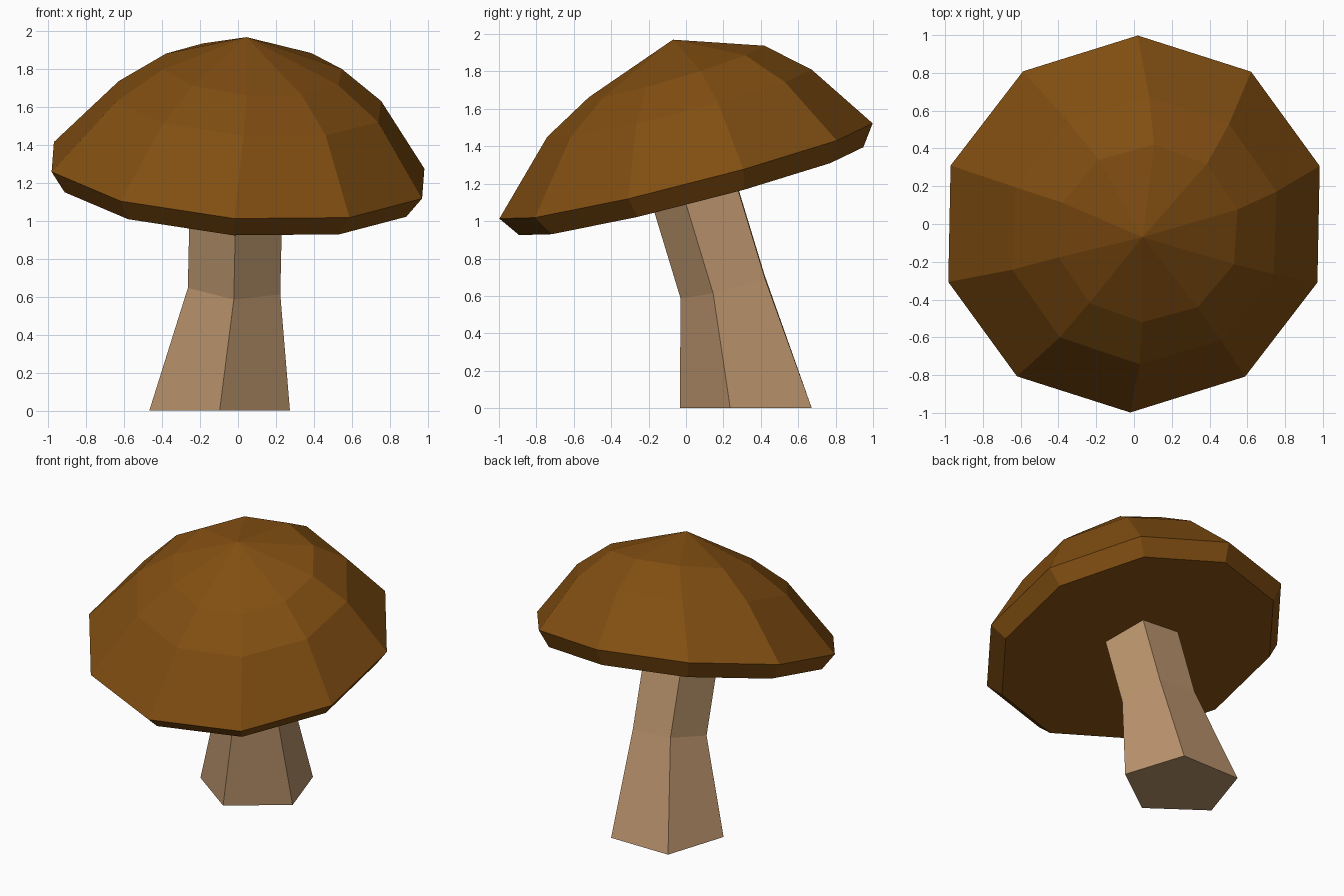
import bpy, bmesh, math
from mathutils import Vector

if "Cube" in bpy.data.objects:
    bpy.data.objects.remove(bpy.data.objects["Cube"])

# Shared tilt of the cap and the upper stem
TILT = Vector((0.069, -0.248, 0.966)).normalized()
UP = Vector((0, 0, 1))


def material(name, rgb):
    m = bpy.data.materials.new(name)
    m.diffuse_color = (*rgb, 1)
    m.use_nodes = True
    m.node_tree.nodes["Principled BSDF"].inputs["Base Color"].default_value = m.diffuse_color
    return m


def loft(name, sides, start, rings, mat, apex=None):
    """Stack rings (centre, radius, phase in degrees, normal), capped flat or with a tip."""
    bm = bmesh.new()
    loops = []
    for centre, r, phase, normal in rings:
        q = UP.rotation_difference(normal)
        loop = []
        for i in range(sides):
            a = math.radians(start + phase + 360 * i / sides)
            p = q @ Vector((r * math.cos(a), r * math.sin(a), 0))
            loop.append(bm.verts.new(Vector(centre) + p))
        loops.append(loop)
    bm.faces.new(loops[0][::-1])
    for a, b in zip(loops, loops[1:]):
        for i in range(sides):
            j = (i + 1) % sides
            bm.faces.new((a[i], a[j], b[j], b[i]))
    top = loops[-1]
    if apex:
        tip = bm.verts.new(apex)
        for i in range(sides):
            bm.faces.new((top[i], top[(i + 1) % sides], tip))
    else:
        bm.faces.new(top)
    bmesh.ops.recalc_face_normals(bm, faces=bm.faces[:])
    mesh = bpy.data.meshes.new(name)
    bm.to_mesh(mesh)
    bm.free()
    mesh.materials.append(mat)
    obj = bpy.data.objects.new(name, mesh)
    bpy.context.collection.objects.link(obj)
    return obj


cap_brown = material("cap brown", (0.220, 0.076, 0.0056))
stem_tan = material("stem tan", (0.503, 0.300, 0.156))

# Cap: flat underside, bevelled rim, faceted dome
loft("cap", 10, 90, [
    ((-0.008, 0.028, 1.16), 0.95, -0.6, TILT),
    ((0, 0, 1.268), 1.03, -0.6, TILT),
    ((0.055, -0.035, 1.63), 0.73, -1.5, TILT),
    ((0.075, -0.05, 1.80), 0.49, -3, Vector((0.073, -0.285, 0.955))),
], cap_brown, apex=(0.045, -0.07, 1.97))

# Stem: five sides, flat foot, bent towards the front
loft("stem", 5, -90, [
    ((-0.097, 0.357, 0), 0.39, 0, UP),
    ((-0.02, 0.22, 0.65), 0.257, 0, TILT),
    ((-0.008, 0.05, 1.21), 0.257, 0, TILT),
], stem_tan)
